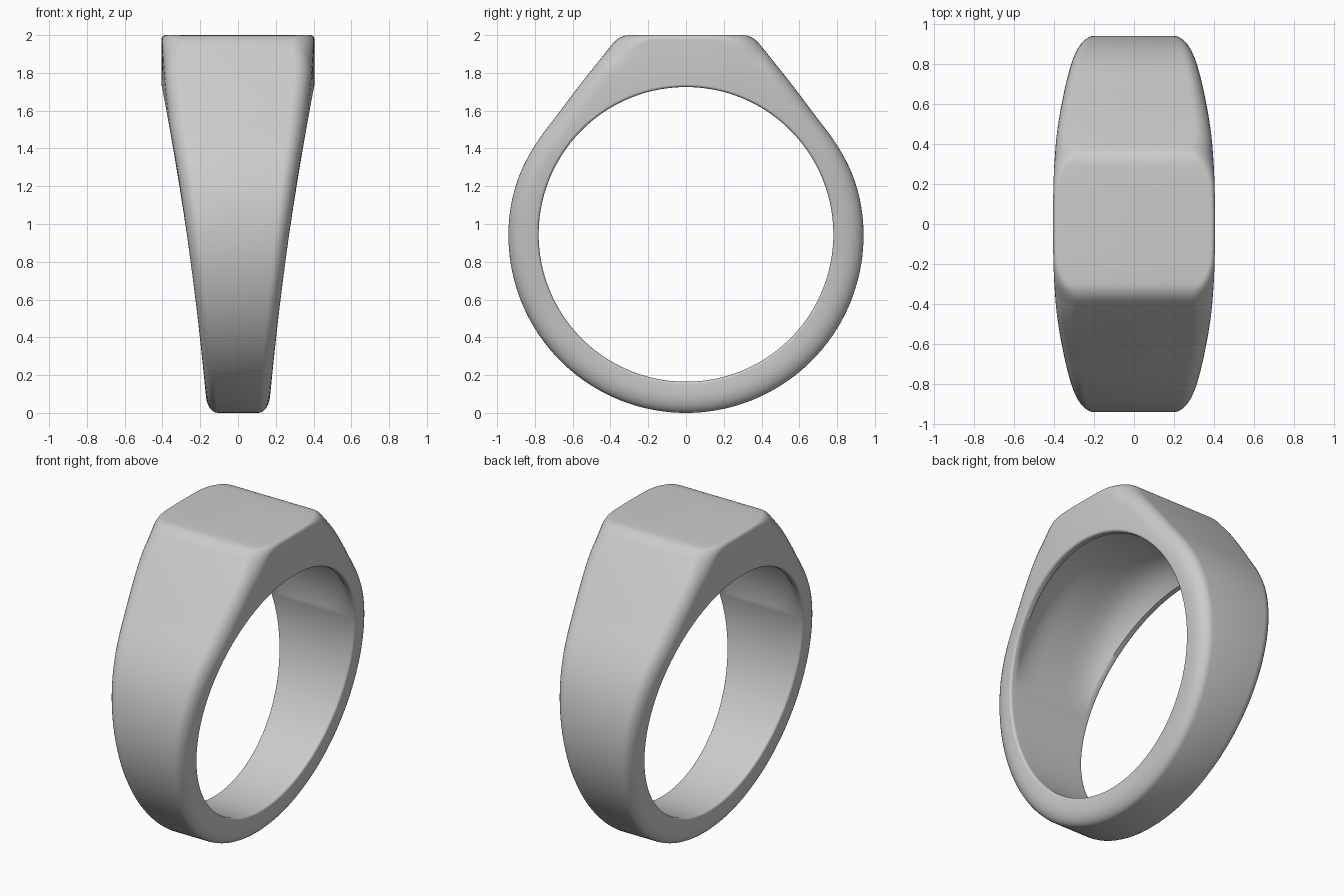
import bpy, bmesh
from math import sin, cos, pi, radians, exp

if "Cube" in bpy.data.objects:
    bpy.data.objects.remove(bpy.data.objects["Cube"], do_unlink=True)

CENTRE_Z = 0.94      # height of the finger hole's axis
RADIUS = 0.94        # outer radius of the band
TABLE = 1.06         # height of the flat top above the axis
SHOULDER = radians(51)   # direction the flat shoulder faces, from the top
SEGMENTS = 360
STEPS = 8            # segments in each rounded edge
BORE_STEPS = 24      # segments across the inside of the band


def bump(t, centre, width, power=2):
    """Smooth rise to 1 around an angle given in degrees."""
    return exp(-abs((t - radians(centre)) / radians(width)) ** power)


def soft_min(a, b, k=0.05):
    h = max(k - abs(a - b), 0) / k
    return min(a, b) - h * h * k / 4


def outer_radius(t):
    """Round band, shoulders easing into it, flat table on top."""
    ease = 0.011 * bump(t, 53, 14)
    if t >= SHOULDER:
        return RADIUS - ease
    return soft_min(TABLE / cos(t), RADIUS / cos(t - SHOULDER) - ease)


def half_width(t):
    return 0.279 + 0.117 * cos(t) + 0.009 * cos(2 * t)


def hollow_depth(t):
    """Hollow behind the table, running out down the shoulders."""
    return 0.12 * max(cos(1.2 * t), 0) if t < radians(75) else 0


def corner(x, r, rx, rr, start):
    """Quarter-ellipse points around a centre in the (x, radius) section."""
    for i in range(STEPS + 1):
        a = start + pi / 2 * i / STEPS
        yield x + rx * cos(a), r + rr * sin(a)


def section(t):
    """Closed cross-section of the band at angle t from the top."""
    w, r_out = half_width(t), outer_radius(t)
    r_in = 0.78 + 0.005 * cos(t)
    # Outer edge: crisp beside the table, fuller at its corners and below
    edge = 0.075 + 0.012 * cos(t) - 0.065 * bump(t, 0, 17, 6) + 0.035 * bump(t, 19, 5)
    drop = edge * (1.4 - 0.3 * cos(t))
    lip = 0.015
    rim = w - 0.04
    side = list(corner(w - lip, r_in + lip, lip, lip, -pi / 2))
    side += list(corner(w - edge, r_out - drop, edge, drop, 0))
    # Inside of the band, hollowed between the two rims
    bore = []
    for i in range(BORE_STEPS + 1):
        u = cos(pi * i / BORE_STEPS)
        bore.append((-rim * u, r_in + hollow_depth(t) * (1 - u ** 4)))
    return bore + side + [(-x, r) for x, r in reversed(side)]


# Signet ring: sections swept round the axis and bridged
bm = bmesh.new()
rings = []
for s in range(SEGMENTS):
    a = 2 * pi * s / SEGMENTS
    t = min(a, 2 * pi - a)
    rings.append([bm.verts.new((x, r * sin(a), CENTRE_Z + r * cos(a)))
                  for x, r in section(t)])
for s, ring in enumerate(rings):
    following = rings[(s + 1) % SEGMENTS]
    for i in range(len(ring)):
        j = (i + 1) % len(ring)
        bm.faces.new((ring[i], ring[j], following[j], following[i]))
bmesh.ops.recalc_face_normals(bm, faces=bm.faces)
mesh = bpy.data.meshes.new("signet_ring")
bm.to_mesh(mesh)
bm.free()
signet_ring = bpy.data.objects.new("signet_ring", mesh)
bpy.context.collection.objects.link(signet_ring)

# Plain grey metal
grey = bpy.data.materials.new("grey")
grey.use_nodes = True
grey.diffuse_color = (0.6, 0.6, 0.6, 1)
grey.node_tree.nodes["Principled BSDF"].inputs["Base Color"].default_value = (0.6, 0.6, 0.6, 1)
mesh.materials.append(grey)

# Smooth shading
bpy.ops.object.select_all(action="DESELECT")
signet_ring.select_set(True)
bpy.context.view_layer.objects.active = signet_ring
bpy.ops.object.shade_smooth_by_angle(angle=radians(40))
